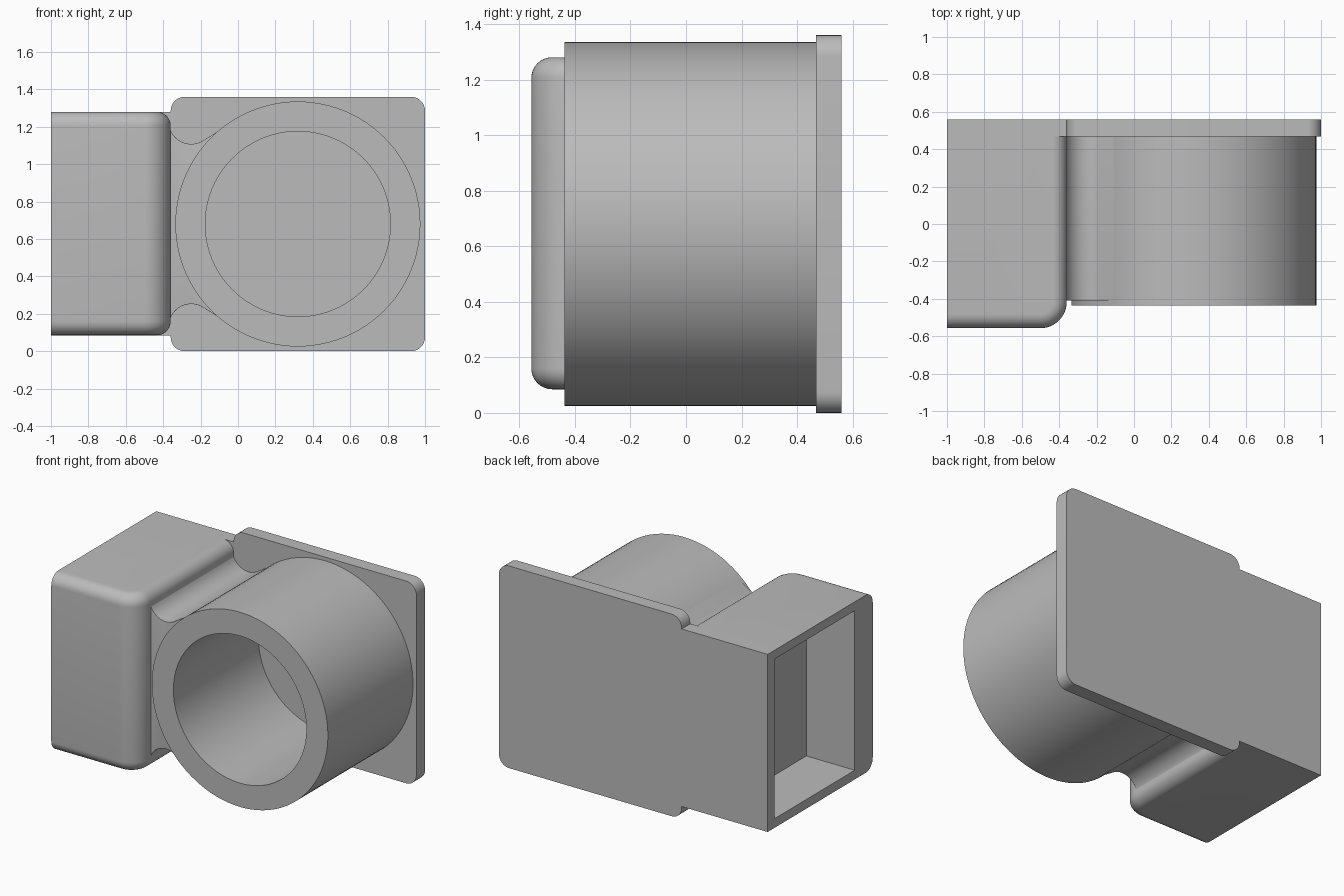
import bpy, bmesh, math

cube = bpy.data.objects.get("Cube")
if cube:
    bpy.data.objects.remove(cube, do_unlink=True)

grey = bpy.data.materials.new("plain grey")
grey.use_nodes = True
grey.diffuse_color = (0.5, 0.5, 0.5, 1)
grey.node_tree.nodes["Principled BSDF"].inputs["Base Color"].default_value = (0.5, 0.5, 0.5, 1)

CX, CZ = 0.32, 0.68            # tube axis
BACK, SEAT = 0.56, 0.468       # rear face and front of the back plate
WALL = -0.36                   # where housing and plate meet


def finish(name, bm):
    bmesh.ops.recalc_face_normals(bm, faces=bm.faces)
    mesh = bpy.data.meshes.new(name)
    bm.to_mesh(mesh)
    bm.free()
    mesh.materials.append(grey)
    obj = bpy.data.objects.new(name, mesh)
    bpy.context.collection.objects.link(obj)
    return obj


def prism(points, y0, y1):
    """Outline in x, z pushed from y0 to y1."""
    bm = bmesh.new()
    face = bm.faces.new([bm.verts.new((x, y0, z)) for x, z in points])
    new = bmesh.ops.extrude_face_region(bm, geom=[face])["geom"]
    verts = [g for g in new if isinstance(g, bmesh.types.BMVert)]
    bmesh.ops.translate(bm, verts=verts, vec=(0, y1 - y0, 0))
    bmesh.ops.recalc_face_normals(bm, faces=bm.faces)
    return bm


def rect(x0, x1, z0, z1):
    return [(x0, z0), (x1, z0), (x1, z1), (x0, z1)]


def arc(cx, cz, r, a0, a1, n):
    angles = [math.radians(a0 + (a1 - a0) * i / n) for i in range(n + 1)]
    return [(cx + r * math.cos(a), cz + r * math.sin(a)) for a in angles]


def round_edges(bm, rule, radius, segments=8):
    edges = [e for e in bm.edges if rule(*[v.co for v in e.verts])]
    bmesh.ops.bevel(bm, geom=edges, offset=radius, segments=segments,
                    profile=0.5, affect='EDGES', clamp_overlap=True)


def combine(obj, other, operation):
    mod = obj.modifiers.new(operation.title(), 'BOOLEAN')
    mod.operation, mod.solver, mod.object = operation, 'EXACT', other
    bpy.context.view_layer.objects.active = obj
    bpy.ops.object.modifier_apply(modifier=mod.name)
    bpy.data.objects.remove(other, do_unlink=True)


def near(a, b):
    return abs(a - b) < 1e-4


# Back plate with rounded corners
bm = prism(rect(WALL, 1, 0, 1.36), SEAT, BACK)
round_edges(bm, lambda a, b: near(a.x, b.x) and near(a.z, b.z), 0.075)
back_plate = finish("back_plate", bm)

# Housing: rounded front and inner edges, square rear slab, open side pocket
LOW, HIGH, FRONT = 0.085, 1.28, -0.557
bm = prism(rect(-1, WALL, LOW, HIGH), FRONT, 0.5)
round_edges(bm, lambda a, b: near(a.x, WALL) and near(b.x, WALL)
            and near(a.y, FRONT) and near(b.y, FRONT), 0.14, 12)
round_edges(bm, lambda a, b: near(a.z, b.z)
            and not (near(a.x, -1) and near(b.x, -1))
            and not (near(a.y, 0.5) and near(b.y, 0.5)), 0.075)
housing = finish("housing", bm)
slab = finish("rear_slab", prism(rect(-1, WALL, LOW, HIGH), SEAT, BACK))
combine(housing, slab, 'UNION')
pocket = finish("pocket_cutter", prism(rect(-1.2, -0.64, 0.147, 1.22), -0.365, 0.485))
combine(housing, pocket, 'DIFFERENCE')

# Open tube, spun round its axis
bm = bmesh.new()
ring = [bm.verts.new((CX + r, y, CZ)) for r, y in
        ((0.495, -0.437), (0.655, -0.437), (0.655, 0.475), (0.495, 0.475))]
edges = [bm.edges.new((ring[i], ring[(i + 1) % 4])) for i in range(4)]
bmesh.ops.spin(bm, geom=ring + edges, cent=(CX, 0, CZ), axis=(0, 1, 0),
               angle=math.tau, steps=96, use_merge=True)
bmesh.ops.remove_doubles(bm, verts=bm.verts, dist=1e-5)
tube = finish("tube", bm)

# Web blending the housing into the tube with a hollow above and below
upper = arc(-0.25, 1.228, 0.12, 180, 306, 16) + [(-0.1, 1.18)]
lower = [(x, 2 * CZ - z) for x, z in reversed(upper)]
inner = arc(CX, CZ, 0.58, 131, 229, 24)
bm = prism(upper + inner + lower, -0.41, 0.475)
round_edges(bm, lambda a, b: near(a.y, -0.41) and near(b.y, -0.41)
            and not near(a.x, b.x)
            and min(math.hypot(p.x - CX, p.z - CZ) for p in (a, b)) > 0.64, 0.025, 5)
web = finish("web", bm)

# Smooth curved faces, keep sharp edges
bpy.ops.object.select_all(action='DESELECT')
for obj in (back_plate, housing, tube, web):
    obj.select_set(True)
bpy.context.view_layer.objects.active = tube
bpy.ops.object.shade_smooth_by_angle(angle=math.radians(30))
